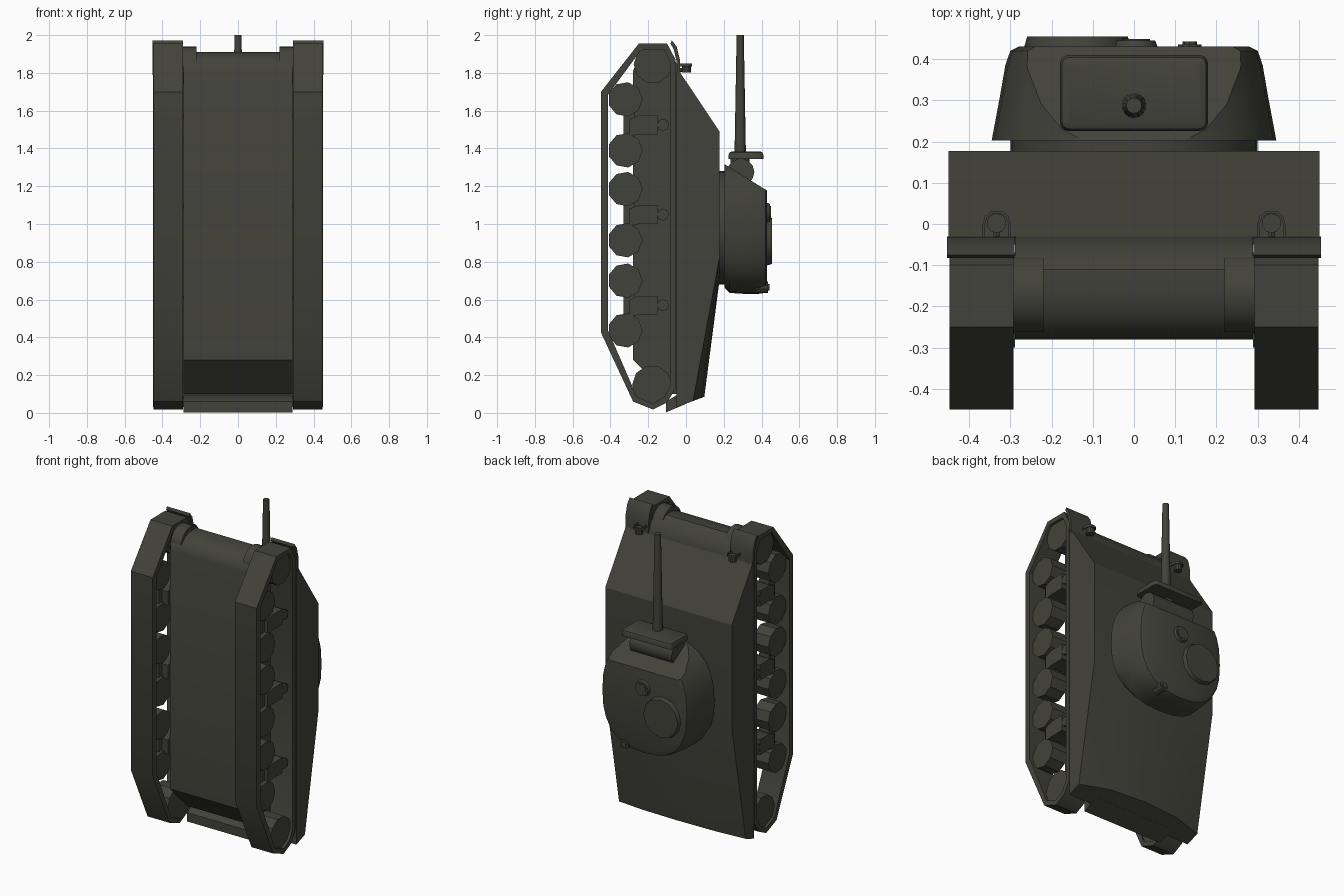
import bpy, bmesh, math
from mathutils import Vector, Matrix

if "Cube" in bpy.data.objects:
    bpy.data.objects.remove(bpy.data.objects["Cube"])

olive = bpy.data.materials.new("dark_olive")
olive.diffuse_color = (0.055, 0.055, 0.043, 1)
olive.use_nodes = True
olive.node_tree.nodes["Principled BSDF"].inputs["Base Color"].default_value = olive.diffuse_color


def finish(name, bm, angle=35):
    bmesh.ops.recalc_face_normals(bm, faces=bm.faces[:])
    me = bpy.data.meshes.new(name)
    bm.to_mesh(me)
    bm.free()
    me.materials.append(olive)
    ob = bpy.data.objects.new(name, me)
    bpy.context.collection.objects.link(ob)
    bpy.ops.object.select_all(action='DESELECT')
    ob.select_set(True)
    bpy.context.view_layer.objects.active = ob
    bpy.ops.object.shade_smooth_by_angle(angle=math.radians(angle))
    return ob


def loft_bm(rings):
    bm = bmesh.new()
    vs = [[bm.verts.new(p) for p in r] for r in rings]
    n = len(rings[0])
    for a, b in zip(vs, vs[1:]):
        for i in range(n):
            bm.faces.new((a[i], a[(i + 1) % n], b[(i + 1) % n], b[i]))
    bm.faces.new(vs[0])
    bm.faces.new(vs[-1])
    return bm


def prism(name, pts, x0, x1):
    """Side profile (y, z) extruded across x."""
    return finish(name, loft_bm([[(x, y, z) for y, z in pts] for x in (x0, x1)]))


def disc(name, c, r, depth, axis, n=12, r2=None):
    bm = bmesh.new()
    bmesh.ops.create_cone(bm, cap_ends=True, segments=n, radius1=r,
                          radius2=r if r2 is None else r2, depth=depth)
    rot = Vector((0, 0, 1)).rotation_difference(Vector(axis)).to_matrix().to_4x4()
    bm.transform(Matrix.Translation(c) @ rot)
    return finish(name, bm)


X, Y, Z = (1, 0, 0), (0, 1, 0), (0, 0, 1)

# Hull: the tank stands on its tail, z runs along its length, y is its roof side
prism("lower_hull", [(-.28, .28), (-.28, 1.81), (-.262, 1.86), (-.22, 1.895), (-.17, 1.91),
                     (-.11, 1.91), (-.06, 1.87), (-.03, 1.8), (-.03, .1), (-.1, .1)], -.288, .288)
rings = []
for x, rear, start in ((-.45, .037, .82), (-.25, .083, .74), (0, .097, .7),
                       (.25, .083, .74), (.45, .037, .82)):
    rings.append([(x, y, z) for y, z in ((-.05, .03), (rear, .03 + .055 * (rear + .05) / .147),
                  (.177, start), (.177, 1.49), (-.03, 1.8), (-.05, 1.8))])
finish("upper_hull", loft_bm(rings), 25)
prism("tail_plate", [(-.105, .003), (-.105, .06), (-.04, .1), (.0, .1), (.0, .048)], -.288, .288)

# Running gear, both sides
outer = [(-.45, .425), (-.45, 1.70), (-.25, 1.955), (-.10, 1.955), (-.055, 1.87),
         (-.055, .13), (-.10, .055), (-.175, .018), (-.28, .06)]
inner = [(-.412, .435), (-.412, 1.685), (-.235, 1.925), (-.115, 1.925), (-.085, 1.86),
         (-.085, .14), (-.115, .085), (-.175, .05), (-.26, .085)]
for s, side in ((1, "right"), (-1, "left")):
    # Track band as a closed loop
    bm = bmesh.new()
    loops = [[bm.verts.new((s * x, y, z)) for y, z in pts]
             for x, pts in ((.292, outer), (.447, outer), (.447, inner), (.292, inner))]
    n = len(outer)
    for k in range(4):
        a, b = loops[k], loops[(k + 1) % 4]
        for i in range(n):
            bm.faces.new((a[i], a[(i + 1) % n], b[(i + 1) % n], b[i]))
    finish(side + "_track", bm)
    # Wheels
    for i, z in enumerate((1.66, 1.39, 1.185, .914, .70, .437)):
        disc(f"{side}_road_wheel_{i}", (s * .37, -.322, z), .092, .11, X, 9)
    disc(side + "_sprocket", (s * .365, -.175, 1.845), .102, .13, X, 10)
    disc(side + "_idler", (s * .365, -.18, .148), .105, .13, X, 10)
    disc(side + "_final_drive", (s * .257, -.167, 1.842), .098, .075, X, 24)
    # Bogies with arms and return rollers
    for i, z in enumerate((1.525, 1.05, .57)):
        prism(f"{side}_bogie_{i}", [(-.30, z - .06), (-.30, z + .03), (-.25, z + .05), (-.15, z + .05),
              (-.15, z - .05), (-.25, z - .05)], s * .288, s * .42)
        prism(f"{side}_bogie_arm_{i}", [(-.33, z - .12), (-.33, z + .13), (-.28, z + .09),
              (-.26, z), (-.28, z - .09)], s * .33, s * .40)
        disc(f"{side}_return_roller_{i}", (s * .355, -.122, z), .032, .13, X, 8)
    # Front fender
    prism(side + "_fender", [(-.082, 1.955), (-.075, 1.972), (-.05, 1.94), (-.032, 1.87), (-.03, 1.79),
          (-.045, 1.79), (-.05, 1.86), (-.065, 1.925)], s * .29, s * .453)
    # Headlight with its arched guard
    disc(side + "_headlight", (s * .333, .002, 1.822), .024, .04, Z, 10)
    disc(side + "_headlight_stem", (s * .333, -.02, 1.815), .01, .05, Y, 6)
    arch = [(-.034, -.032), (-.034, 0)] + [(-.034 * math.cos(t), .034 * math.sin(t))
            for t in (.6, 1.2, 1.94, 2.54)] + [(.034, 0), (.034, -.032)]
    rings = []
    for dx, y in arch:
        k = .82
        yi = y * k if y > 0 else y
        rings.append([(s * .333 + dx, y, 1.835), (s * .333 + dx * k, yi, 1.835),
                      (s * .333 + dx * k, yi, 1.85), (s * .333 + dx, y, 1.85)])
    finish(side + "_light_guard", loft_bm(rings))

# Turret: squarish rounded plan, lofted upward, with a slanted flat front
disc("turret_ring", (0, .19, .98), .30, .05, Y, 32)
rings = []
for y, w, front, back in ((.203, .345, .36, .305), (.23, .34, .36, .335), (.31, .325, .355, .34),
                          (.385, .312, .35, .34), (.42, .30, .345, .33), (.43, .28, .33, .305)):
    ring = []
    for i in range(28):
        t = math.tau * i / 28
        c, q = math.cos(t), math.sin(t)
        ring.append((w * math.copysign(abs(c) ** .8, c), y,
                     .97 + (front if q > 0 else back) * math.copysign(abs(q) ** .8, q)))
    rings.append(ring)
bm = loft_bm(rings)
cut = bmesh.ops.bisect_plane(bm, geom=bm.verts[:] + bm.edges[:] + bm.faces[:],
                             plane_co=(0, .205, 1.316), plane_no=(0, .62, 1), clear_outer=True)
bmesh.ops.contextual_create(bm, geom=[e for e in cut["geom_cut"] if isinstance(e, bmesh.types.BMEdge)])
finish("turret", bm, 30)

# Turret roof fittings
disc("commander_hatch", (-.137, .435, .91), .133, .04, Y, 12, .122)
disc("roof_vent", (.005, .433, 1.06), .056, .024, Y, 12, .046)
disc("roof_vent_cap", (.005, .446, 1.06), .034, .006, Y, 12)
disc("antenna_base", (.135, .40, .665), .034, .07, Y, 10, .03)
disc("antenna_cap", (.135, .437, .665), .018, .012, Y, 8)

# Gun mount, shield and barrel
disc("gun_cradle", (0, .29, 1.275), .072, .30, X, 12)
disc("gun_collar", (0, .285, 1.33), .05, .06, Z, 12)
bm = bmesh.new()
bmesh.ops.create_cube(bm, size=1)
bm.transform(Matrix.Translation((0, .3175, 1.365)) @ Matrix.Diagonal((.36, .185, .04, 1)))
upright = [e for e in bm.edges if abs(e.verts[0].co.z - e.verts[1].co.z) > .01]
bmesh.ops.bevel(bm, geom=upright, offset=.022, segments=3, affect='EDGES', profile=.5)
rim = [e for e in bm.edges if all(v.co.z > 1.38 for v in e.verts)]
bmesh.ops.bevel(bm, geom=rim, offset=.02, segments=2, affect='EDGES', profile=.5)
finish("gun_shield", bm, 40)
disc("gun_barrel", (0, .287, 1.69), .03, .62, Z, 14, .019)
